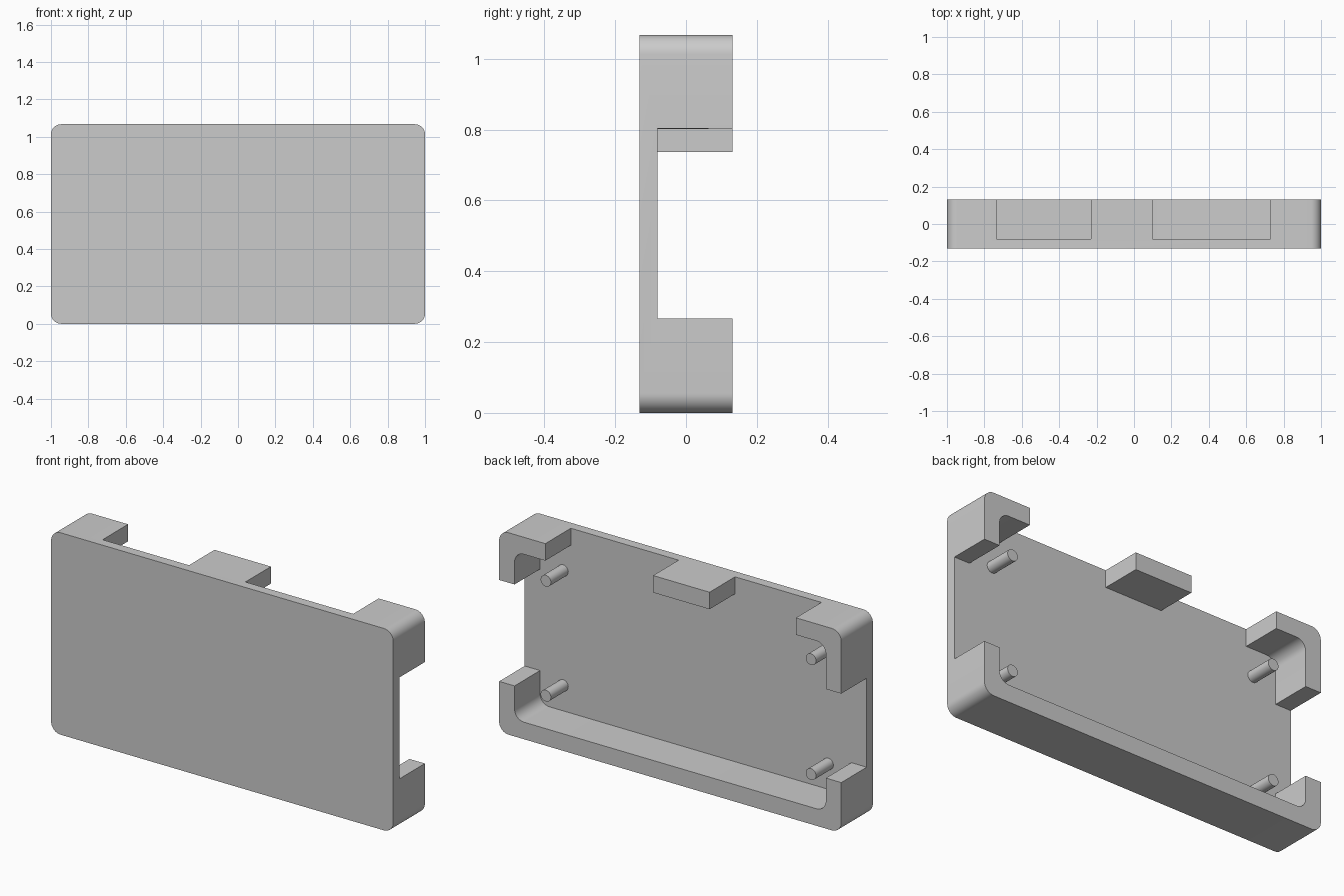
import bpy, bmesh, math

cube = bpy.data.objects.get("Cube")
if cube:
    bpy.data.objects.remove(cube, do_unlink=True)

HEIGHT, DEPTH, WALL, RADIUS = 1.067, 0.132, 0.09, 0.055
FLOOR = -0.081   # inner face of the panel

grey = bpy.data.materials.new("plain grey")
grey.use_nodes = True
colour = (0.6, 0.6, 0.6, 1)
grey.diffuse_color = colour
grey.node_tree.nodes["Principled BSDF"].inputs["Base Color"].default_value = colour


def finish(bm, name):
    bmesh.ops.recalc_face_normals(bm, faces=bm.faces)
    mesh = bpy.data.meshes.new(name)
    bm.to_mesh(mesh)
    bm.free()
    mesh.materials.append(grey)
    obj = bpy.data.objects.new(name, mesh)
    bpy.context.collection.objects.link(obj)
    return obj


def slab(name, x0, x1, z0, z1, y0, y1, r=0, steps=10):
    """Rectangle in x and z, optionally with round corners, extruded along y."""
    points = []
    corners = [(x1, z1, -1, -1), (x0, z1, 1, -1), (x0, z0, 1, 1), (x1, z0, -1, 1)]
    for i, (x, z, sx, sz) in enumerate(corners):
        if not r:
            points.append((x, z))
            continue
        for k in range(steps + 1):
            a = math.pi / 2 * (i + k / steps)
            points.append((x + sx * r + r * math.cos(a), z + sz * r + r * math.sin(a)))
    bm = bmesh.new()
    face = bm.faces.new([bm.verts.new((x, y0, z)) for x, z in points])
    new = bmesh.ops.extrude_face_region(bm, geom=[face])["geom"]
    verts = [v for v in new if isinstance(v, bmesh.types.BMVert)]
    bmesh.ops.translate(bm, verts=verts, vec=(0, y1 - y0, 0))
    return finish(bm, name)


def smooth(obj):
    bpy.ops.object.select_all(action='DESELECT')
    obj.select_set(True)
    bpy.context.view_layer.objects.active = obj
    bpy.ops.object.shade_smooth_by_angle(angle=math.radians(30))


# Case: rounded block, hollowed from the back, with openings in the rim
case = slab("case", -1, 1, 0, HEIGHT, -DEPTH, DEPTH, RADIUS)
cutters = [
    slab("hollow", -1 + WALL, 1 - WALL, WALL, HEIGHT - WALL, FLOOR, 0.3, RADIUS),
    slab("top_opening_right", -0.735, -0.23, 0.9, 1.3, FLOOR, 0.3),
    slab("top_opening_left", 0.1, 0.73, 0.9, 1.3, FLOOR, 0.3),
    slab("side_opening_right", -1.2, -0.8, 0.267, 0.737, FLOOR, 0.3),
    slab("side_opening_left", 0.8, 1.2, 0.267, 0.803, FLOOR, 0.3),
]
for cutter in cutters:
    cutter.hide_render = True
    mod = case.modifiers.new(cutter.name, 'BOOLEAN')
    mod.operation, mod.solver, mod.object = 'DIFFERENCE', 'EXACT', cutter
bpy.context.view_layer.objects.active = case
for mod in list(case.modifiers):
    bpy.ops.object.modifier_apply(modifier=mod.name)
for cutter in cutters:
    bpy.data.objects.remove(cutter, do_unlink=True)
smooth(case)

# Four mounting pins standing on the panel
for side, x in (("right", -0.775), ("left", 0.775)):
    for level, z in (("lower", 0.225), ("upper", 0.832)):
        bpy.ops.mesh.primitive_cylinder_add(
            vertices=32, radius=0.03, depth=0.15,
            location=(x, FLOOR + 0.07, z), rotation=(math.pi / 2, 0, 0))
        pin = bpy.context.object
        pin.name = f"{level}_{side}_pin"
        pin.data.materials.append(grey)
        smooth(pin)
